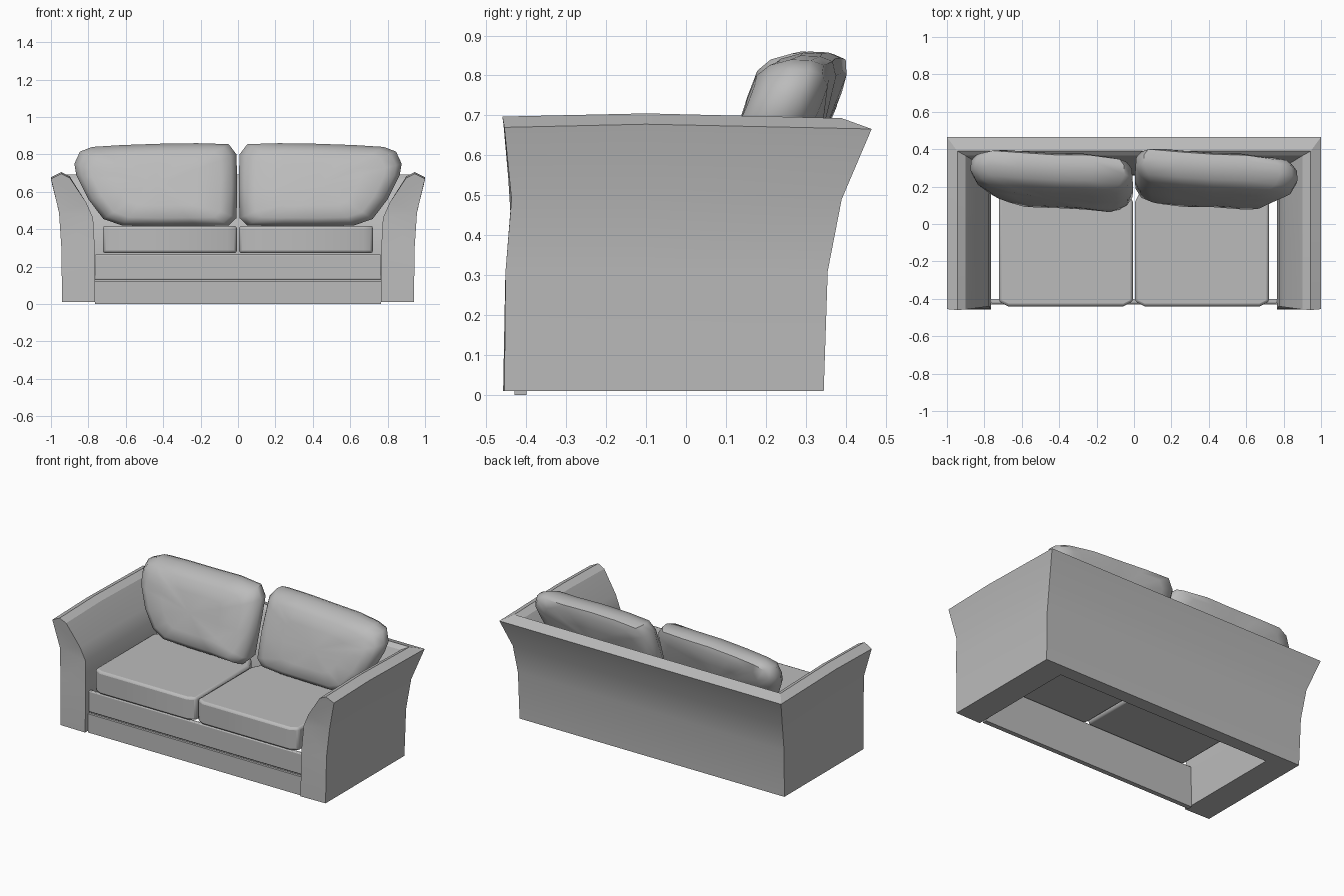
import bpy, bmesh, math

if "Cube" in bpy.data.objects:
    bpy.data.objects.remove(bpy.data.objects["Cube"], do_unlink=True)

fabric = bpy.data.materials.new("grey fabric")
fabric.use_nodes = True
GREY = (0.5, 0.5, 0.5, 1)
fabric.diffuse_color = GREY
fabric.node_tree.nodes["Principled BSDF"].inputs["Base Color"].default_value = GREY


def make_object(name, bm, angle=30, bevel=0):
    bmesh.ops.recalc_face_normals(bm, faces=bm.faces)
    mesh = bpy.data.meshes.new(name)
    bm.to_mesh(mesh)
    bm.free()
    mesh.materials.append(fabric)
    obj = bpy.data.objects.new(name, mesh)
    bpy.context.collection.objects.link(obj)
    if bevel:
        mod = obj.modifiers.new("soft edges", "BEVEL")
        mod.width = bevel
        mod.segments = 2
    bpy.ops.object.select_all(action="DESELECT")
    obj.select_set(True)
    bpy.context.view_layer.objects.active = obj
    bpy.ops.object.shade_smooth_by_angle(angle=math.radians(angle))
    return obj


def bridge(bm, a, b, closed=True):
    """Join two rows of vertices with quads."""
    n = len(a)
    for i in range(n if closed else n - 1):
        j = (i + 1) % n
        bm.faces.new((a[i], a[j], b[j], b[i]))


def box(name, x, y0, y1, z0, z1, bevel=0):
    bm = bmesh.new()
    rings = [[bm.verts.new(p + (z,)) for p in ((-x, y0), (x, y0), (x, y1), (-x, y1))]
             for z in (z0, z1)]
    bridge(bm, *rings)
    for ring in rings:
        bm.faces.new(ring)
    return make_object(name, bm, bevel=bevel)


# Arms and back: one flared section swept round three sides
# each row: arm x, back y, arm height, front y
section = [
    (0.94, 0.345, 0.01, -0.455), (0.945, 0.355, 0.31, -0.452),
    (0.957, 0.39, 0.49, -0.437), (1.0, 0.465, 0.67, -0.455),
    (0.945, 0.39, 0.697, -0.46),
    (0.90, 0.365, 0.675, -0.457), (0.81, 0.31, 0.54, -0.445),
    (0.775, 0.28, 0.46, -0.44), (0.765, 0.265, 0.28, -0.453),
    (0.765, 0.26, 0.01, -0.458)]
bm = bmesh.new()
rows = []
for x, back, z, front in section:
    crown = 0.008 if z > 0.6 else 0
    side = [(x, front, z), (x, -0.1, z + crown), (x, back, z - crown / 2)]
    path = side + [(-px, py, pz) for px, py, pz in reversed(side)]
    rows.append([bm.verts.new(p) for p in path])
for a, b in zip(rows, rows[1:] + rows[:1]):
    bridge(bm, a, b, closed=False)
last = len(rows) - 1
for end in (0, -1):
    for i in range(last // 2):
        bm.faces.new((rows[i][end], rows[i + 1][end],
                      rows[last - i - 1][end], rows[last - i][end]))
make_object("arms_and_back", bm, 25)

# Front base: plinth, recessed groove and upper rail
box("front_plinth", 0.765, -0.43, -0.40, 0, 0.12)
box("front_groove", 0.765, -0.415, -0.40, 0.11, 0.14)
box("front_rail", 0.765, -0.425, -0.40, 0.13, 0.265, 0.006)


# Seat cushions with clipped corners
def seat_cushion(name, side):
    x0, x1, y0, y1, clip = 0.006, 0.722, -0.44, 0.22, 0.05
    outline = [(x0 + clip, y0), (x1 - clip, y0), (x1, y0 + clip / 2), (x1, y1 - clip),
               (x1 - clip, y1), (x0 + clip, y1), (x0, y1 - clip * 2), (x0, y0 + clip / 2)]
    bm = bmesh.new()
    rings = [[bm.verts.new((side * x, y, z)) for x, y in outline] for z in (0.272, 0.418)]
    bridge(bm, *rings)
    for ring in rings:
        bm.faces.new(ring)
    make_object(name, bm, 35, 0.014)


# Back cushions: rounded outline lofted through its thickness, leaning back
pillow_outline = [
    (0.05, 0.855), (0.22, 0.86), (0.42, 0.857), (0.62, 0.85), (0.78, 0.84),
    (0.845, 0.815), (0.875, 0.75), (0.865, 0.69), (0.80, 0.56), (0.72, 0.455),
    (0.62, 0.42), (0.42, 0.415), (0.22, 0.417), (0.05, 0.42),
    (0.008, 0.46), (0.004, 0.62), (0.008, 0.80)]
# thickness steps: outline scale, depth from front to back
pillow_layers = [(0.5, 0.0), (0.8, 0.012), (0.93, 0.04), (1, 0.09),
                 (0.99, 0.14), (0.93, 0.175), (0.75, 0.195), (0.4, 0.2)]


def back_cushion(name, side):
    bm = bmesh.new()
    cx, cz = 0.44, 0.64
    rings = []
    for scale, depth in pillow_layers:
        ring = []
        for i, (px, pz) in enumerate(pillow_outline):
            x = side * (cx + (px - cx) * scale)
            z = cz + (pz - cz) * scale
            lean = 0.33 * (z - 0.42)
            twist = -0.06 * (x - side * cx)
            rumple = 0.006 * math.sin(i * 2.4 + side) * scale
            ring.append(bm.verts.new((x, 0.06 + depth + lean + twist + rumple, z)))
        rings.append(ring)
    for a, b in zip(rings, rings[1:]):
        bridge(bm, a, b)
    for ring, depth in ((rings[0], -0.003), (rings[-1], 0.003)):
        y = sum(v.co.y for v in ring) / len(ring) + depth
        hub = bm.verts.new((side * cx, y, cz))
        for a, b in zip(ring, ring[1:] + ring[:1]):
            bm.faces.new((a, b, hub))
    make_object(name, bm, 50)


for label, side in (("left", 1), ("right", -1)):
    seat_cushion(label + "_seat_cushion", side)
    back_cushion(label + "_back_cushion", side)
